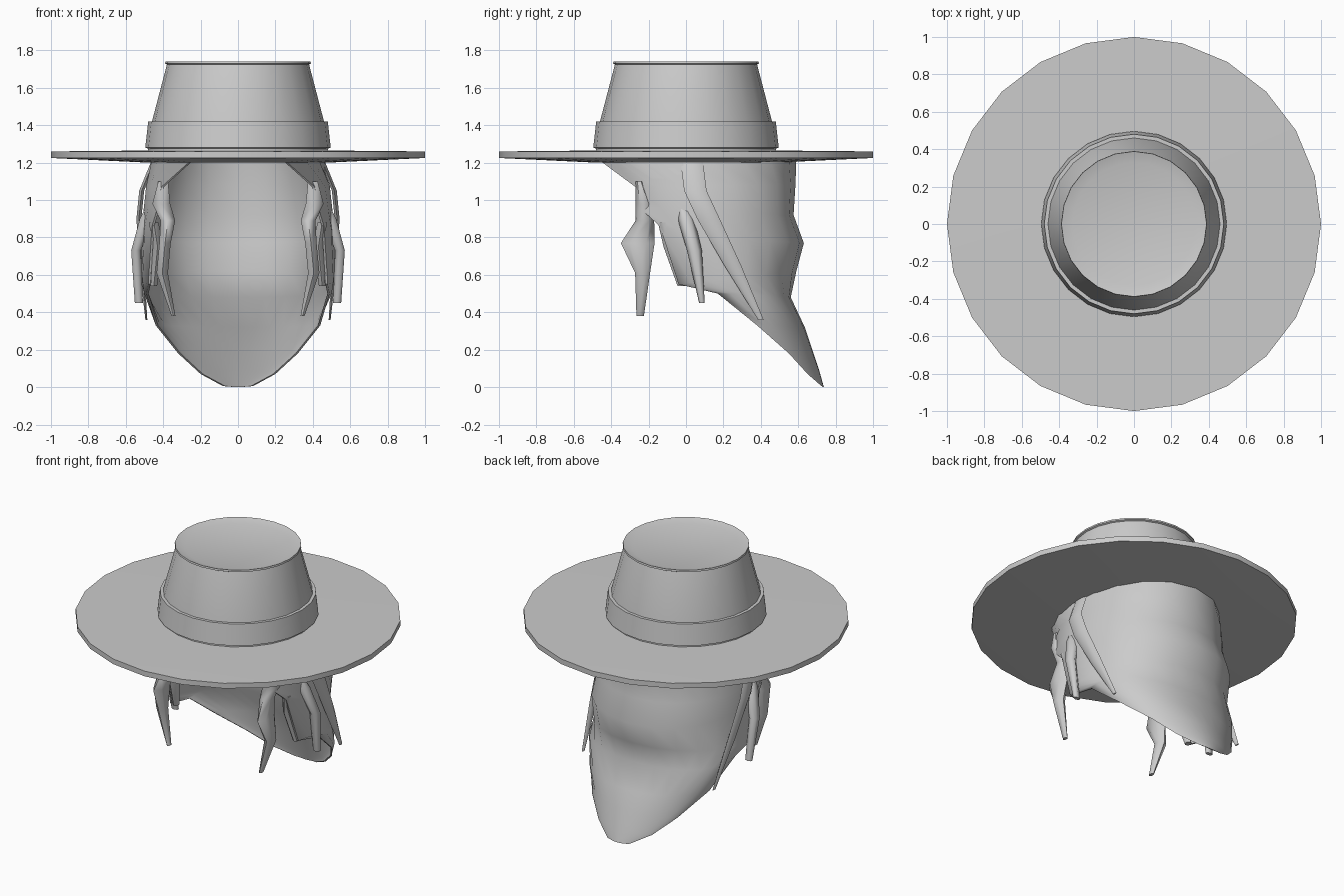
import bpy, bmesh, math
from mathutils import Vector
from mathutils.geometry import interpolate_bezier

cube = bpy.data.objects.get("Cube")
if cube:
    bpy.data.objects.remove(cube)

GREY = (0.6, 0.6, 0.6, 1)
mat = bpy.data.materials.new("plain grey")
mat.use_nodes = True
mat.diffuse_color = GREY
mat.node_tree.nodes["Principled BSDF"].inputs["Base Color"].default_value = GREY


def finish(name, bm, angle):
    bmesh.ops.recalc_face_normals(bm, faces=bm.faces)
    mesh = bpy.data.meshes.new(name)
    bm.to_mesh(mesh)
    bm.free()
    mesh.materials.append(mat)
    ob = bpy.data.objects.new(name, mesh)
    bpy.context.collection.objects.link(ob)
    bpy.ops.object.select_all(action='DESELECT')
    bpy.context.view_layer.objects.active = ob
    ob.select_set(True)
    bpy.ops.object.shade_smooth_by_angle(angle=math.radians(angle))


def bridge(bm, rings):
    for a, b in zip(rings, rings[1:]):
        n = len(a)
        for i in range(n):
            j = (i + 1) % n
            bm.faces.new((a[i], a[j], b[j], b[i]))
    bm.faces.new(rings[0])
    bm.faces.new(rings[-1])


def lathe(name, profile, segments=24):
    """Turn (radius, height) pairs around z and cap both ends."""
    bm = bmesh.new()
    rings = []
    for r, z in profile:
        rings.append([bm.verts.new((r * math.cos(math.tau * i / segments),
                                    r * math.sin(math.tau * i / segments), z))
                      for i in range(segments)])
    bridge(bm, rings)
    finish(name, bm, 17)


def lock(name, path, side):
    """Tapered lock of hair: path of (x, y, z, half width x, half width y)."""
    bm = bmesh.new()
    rings = []
    for x, y, z, wx, wy in path:
        rings.append([bm.verts.new((side * (x + wx * math.sin(math.tau * i / 6)),
                                    y + wy * math.cos(math.tau * i / 6), z))
                      for i in range(6)])
    bridge(bm, rings)
    finish(name, bm, 62)


# Hat
lathe("hat_brim", [(0.48, 1.2), (1.0, 1.225), (1.0, 1.26), (0.48, 1.265)])
lathe("hat_crown", [(0.475, 1.25), (0.46, 1.42), (0.38, 1.725), (0.39, 1.73),
                    (0.388, 1.742), (0.33, 1.725)])
lathe("hat_band", [(0.48, 1.25), (0.48, 1.275), (0.496, 1.28),
                   (0.48, 1.42), (0.455, 1.42)])

# Hair rows: front edge, side handle, back handle width, outer back (y, z), inner back y
rows = [
    ((0.22, -0.5, 1.24), (0.62, -0.3, 1.23), 0.5, (0.59, 1.22), 0.55),
    ((0.41, -0.27, 1.07), (0.6, 0.0, 1.08), 0.46, (0.585, 1.08), 0.56),
    ((0.43, -0.25, 0.96), (0.61, 0.05, 0.94), 0.47, (0.575, 0.92), 0.56),
    ((0.46, -0.14, 0.86), (0.6, 0.1, 0.8), 0.48, (0.63, 0.77), 0.56),
    ((0.48, -0.04, 0.55), (0.59, 0.1, 0.57), 0.47, (0.59, 0.62), 0.525),
    ((0.49, 0.17, 0.5), (0.54, 0.35, 0.5), 0.42, (0.56, 0.48), 0.545),
    ((0.44, 0.38, 0.33), (0.42, 0.48, 0.33), 0.27, (0.635, 0.32), 0.615),
    ((0.32, 0.55, 0.18), (0.3, 0.58, 0.18), 0.16, (0.675, 0.2), 0.66),
    ((0.2, 0.65, 0.07), (0.18, 0.67, 0.07), 0.1, (0.712, 0.09), 0.7),
    ((0.08, 0.725, 0.005), (0.06, 0.73, 0.005), 0.03, (0.737, 0.0), 0.73),
]


def half_row(front, handle, width, back):
    return interpolate_bezier(front, handle, Vector((width, *back)), Vector((0, *back)), 9)


def both_sides(half):
    return half + [Vector((-p.x, p.y, p.z)) for p in reversed(half[:-1])]


# Each ring runs round the outside and back along the thin inside
bm = bmesh.new()
rings = []
for front, handle, width, (by, bz), inner_y in rows:
    edge, side = Vector(front), Vector(handle)
    outer = both_sides(half_row(edge, side, width, (by, bz)))
    inset = Vector((0.012, 0, 0))
    inner = both_sides(half_row(edge - inset, side - inset, width * 0.95, (inner_y, bz)))
    rings.append([bm.verts.new(p) for p in outer + inner[::-1]])
bridge(bm, rings)
finish("hair_shell", bm, 50)

# Loose locks, mirrored on both sides
locks = {
    "front_lock": [(0.4, -0.25, 1.1, 0.03, 0.02), (0.41, -0.225, 0.98, 0.055, 0.045),
                   (0.375, -0.22, 0.89, 0.045, 0.05), (0.39, -0.258, 0.77, 0.035, 0.09),
                   (0.405, -0.232, 0.61, 0.035, 0.04), (0.345, -0.245, 0.38, 0.012, 0.02)],
    "outer_lock": [(0.44, -0.03, 1.02, 0.03, 0.02), (0.49, 0.0, 0.9, 0.04, 0.045),
                   (0.545, 0.045, 0.73, 0.03, 0.04), (0.53, 0.085, 0.45, 0.025, 0.015)],
    "side_lock": [(0.45, 0.03, 1.21, 0.015, 0.06), (0.515, 0.05, 1.05, 0.015, 0.06),
                  (0.53, 0.12, 0.9, 0.015, 0.06), (0.515, 0.25, 0.65, 0.015, 0.045),
                  (0.49, 0.4, 0.36, 0.006, 0.015)],
    "inner_lock": [(0.45, -0.12, 0.88, 0.03, 0.03), (0.43, -0.07, 0.75, 0.03, 0.05),
                   (0.45, -0.02, 0.54, 0.02, 0.025)],
}
for name, path in locks.items():
    for label, side in (("left", 1), ("right", -1)):
        lock(f"{label}_{name}", path, side)
